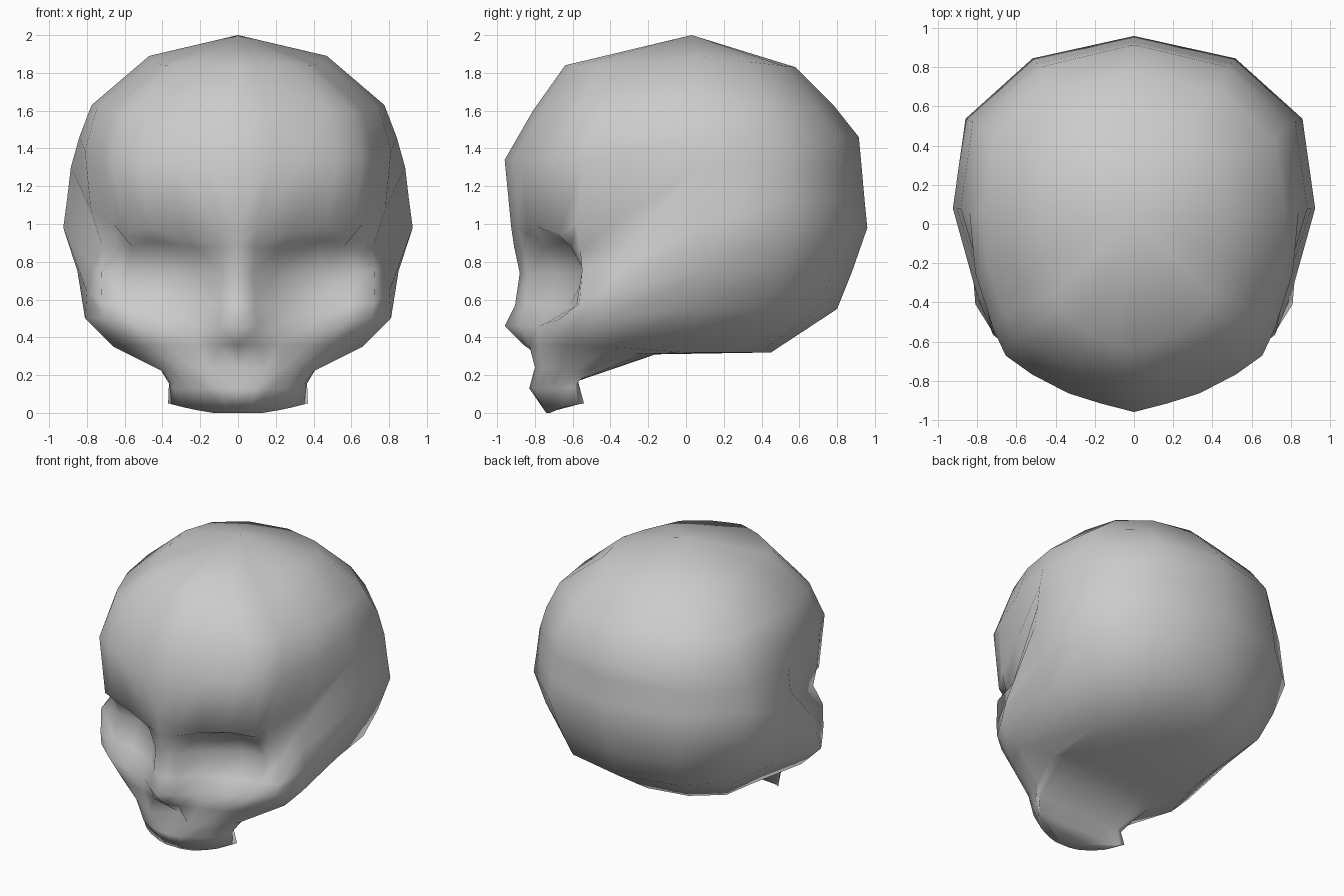
import bpy, bmesh

# Each ring: front height, half-width / depth points from the face centre line to the temple,
# then the back of the ring: (height, half-width, y of widest point, y of rear).
# Optional third value on a point overrides its height.
jaw_rings = [
    (0.00, [(0, -.74), (.06, -.74), (.13, -.72), (.22, -.69, .015), (.29, -.65, .03),
            (.33, -.60, .04), (.35, -.57, .045)], (.05, .37, -.54, -.58)),
    (0.13, [(0, -.83), (.09, -.82), (.17, -.79), (.25, -.74), (.31, -.67),
            (.34, -.62), (.36, -.59)], (.17, .365, -.575, -.57)),
    (0.24, [(0, -.69), (.15, -.80), (.24, -.76), (.32, -.71), (.38, -.65),
            (.40, -.59, .22), (.41, -.50, .23)], (.31, .46, -.30, -.16)),
    (0.36, [(0, -.86), (.10, -.83), (.22, -.78), (.37, -.73), (.48, -.67),
            (.57, -.58), (.66, -.40, .35)], (.32, .53, 0, .45)),
]
eye_rings = [
    (0.46, [(0, -.96), (.10, -.88), (.22, -.78), (.42, -.73, .48), (.58, -.68, .49),
            (.71, -.57, .50), (.81, -.41, .50)], (.55, .76, .06, .80)),
    (0.57, [(0, -.905), (.09, -.85), (.21, -.72), (.42, -.62, .56), (.60, -.58),
            (.72, -.565), (.80, -.37, .64)], (.75, .85, .08, .88)),
    (0.74, [(0, -.88), (.08, -.84), (.19, -.69), (.42, -.54), (.60, -.53),
            (.725, -.55), (.77, -.34, .77)], (.98, .925, .08, .96)),
    (0.88, [(0, -.91), (.09, -.86), (.23, -.74), (.45, -.63, .91), (.56, -.61),
            (.64, -.56, .86), (.715, -.31, .87)], (1.13, .905, .08, .945)),
    (0.98, [(0, -.925), (.10, -.89), (.29, -.84, .955), (.47, -.79, .985), (.61, -.67, .94),
            (.66, -.58, 1.0), (.78, -.28, 1.08)], (1.3, .885, .08, .93)),
]

# Domed rings of the crown share one scaled outline
dome = [(0, 1), (.2, .955), (.4, .9), (.62, .8), (.78, .7), (.855, .56), (.965, .26)]


def dome_ring(z, front, back_z, width, rear, drop=0):
    return (z, [(x * width, y * front) for x, y in dome], (back_z, width, .06, rear, drop))


crown_rings = [dome_ring(1.34, -.96, 1.46, .84, .915),
               dome_ring(1.60, -.81, 1.63, .775, .78),
               dome_ring(1.84, -.64, 1.89, .47, .58, .06)]

blend = [0, 0, 0, 0, 0, .05, .4]
back_outline = [(1, 0), (.93, .52), (.56, .87), (0, 1)]


def ring_points(ring):
    z, front, (bz, width, y_wide, rear, *extra) = ring
    drop = extra[0] if extra else 0
    pts = [(p[0], p[1], p[2] if len(p) > 2 else z + (bz - z) * t)
           for p, t in zip(front, blend)]
    pts += [(u * width, y_wide + v * (rear - y_wide), bz - drop * v) for u, v in back_outline]
    return pts


# Half of the head, lofted upward ring by ring
bm = bmesh.new()
rows = [[bm.verts.new(p) for p in ring_points(r)]
        for r in jaw_rings + eye_rings + crown_rings]
for low, high in zip(rows, rows[1:]):
    for i in range(len(low) - 1):
        bm.faces.new((low[i], low[i + 1], high[i + 1], high[i]))

# Crown tip and underside of the jaw
tip = bm.verts.new((0, .03, 2))
for a, b in zip(rows[-1], rows[-1][1:]):
    bm.faces.new((a, b, tip))
bm.faces.new(rows[0][::-1])

for f in bm.faces:
    f.smooth = True
mesh = bpy.data.meshes.new("skull_head")
bm.to_mesh(mesh)
bm.free()
head = bpy.data.objects.new("skull_head", mesh)
bpy.context.collection.objects.link(head)

# Mirror to the other side
mirror = head.modifiers.new("mirror", 'MIRROR')
mirror.use_axis[0] = True
mirror.use_clip = True
mirror.merge_threshold = .002
